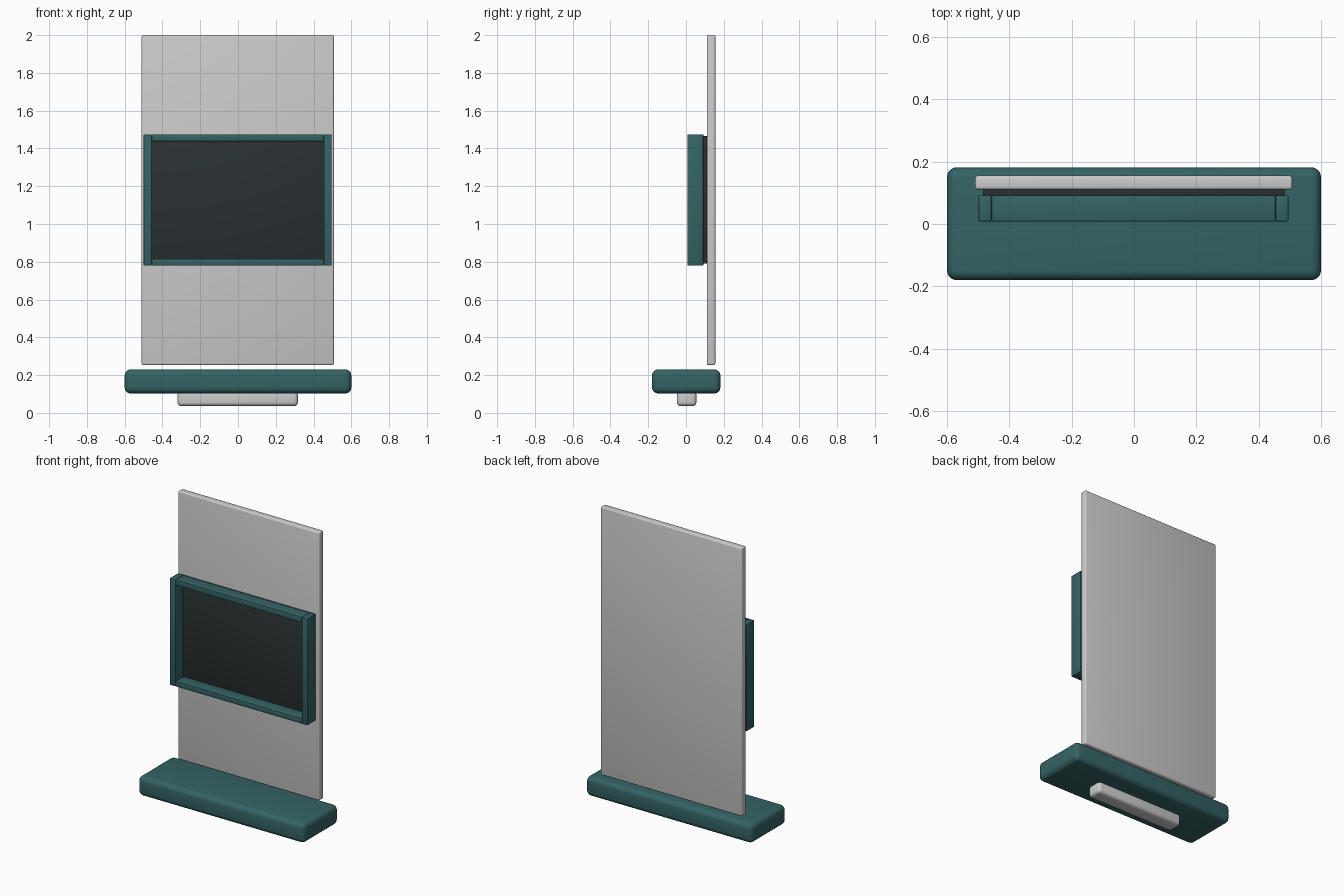
import bpy

if "Cube" in bpy.data.objects:
    bpy.data.objects.remove(bpy.data.objects["Cube"])


def material(name, rgb):
    m = bpy.data.materials.new(name)
    m.diffuse_color = (*rgb, 1)
    m.use_nodes = True
    m.node_tree.nodes["Principled BSDF"].inputs["Base Color"].default_value = m.diffuse_color
    return m


teal = material("teal", (0.035, 0.125, 0.13))
dark = material("charcoal", (0.022, 0.03, 0.032))


def box(name, x, y, z, bevel, segments=3, mat=None):
    """Bevelled box from (min, max) ranges."""
    bpy.ops.mesh.primitive_cube_add(
        size=1, location=[(a + b) / 2 for a, b in (x, y, z)])
    ob = bpy.context.object
    ob.name = name
    ob.scale = [b - a for a, b in (x, y, z)]
    bpy.ops.object.transform_apply(location=False, rotation=False, scale=True)
    if bevel:
        mod = ob.modifiers.new("rounded_edges", 'BEVEL')
        mod.width = bevel
        mod.segments = segments
        bpy.ops.object.modifier_apply(modifier=mod.name)
        bpy.ops.object.shade_smooth_by_angle()
    if mat:
        ob.data.materials.append(mat)
    return ob


# Base block and the slim foot beneath it
box("base", (-0.60, 0.60), (-0.18, 0.182), (0.103, 0.23), 0.032, 5, teal)
box("foot", (-0.32, 0.317), (-0.048, 0.055), (0.036, 0.115), 0.02, 4)

# Tall back panel
box("back_panel", (-0.51, 0.508), (0.11, 0.155), (0.253, 2.0), 0.009, 3)

# Dark screen, set behind the frame
box("screen", (-0.485, 0.482), (0.089, 0.112), (0.79, 1.465), 0.003, 2, dark)

# Deep frame: two uprights and two rails
FRAME_Y = (0.008, 0.092)
for side, x in (("left", (-0.499, -0.457)), ("right", (0.454, 0.495))):
    box(f"frame_{side}", x, FRAME_Y, (0.78, 1.475), 0.004, 2, teal)
for level, z in (("bottom", (0.78, 0.815)), ("top", (1.438, 1.475))):
    box(f"frame_{level}", (-0.457, 0.454), FRAME_Y, z, 0.004, 2, teal)
